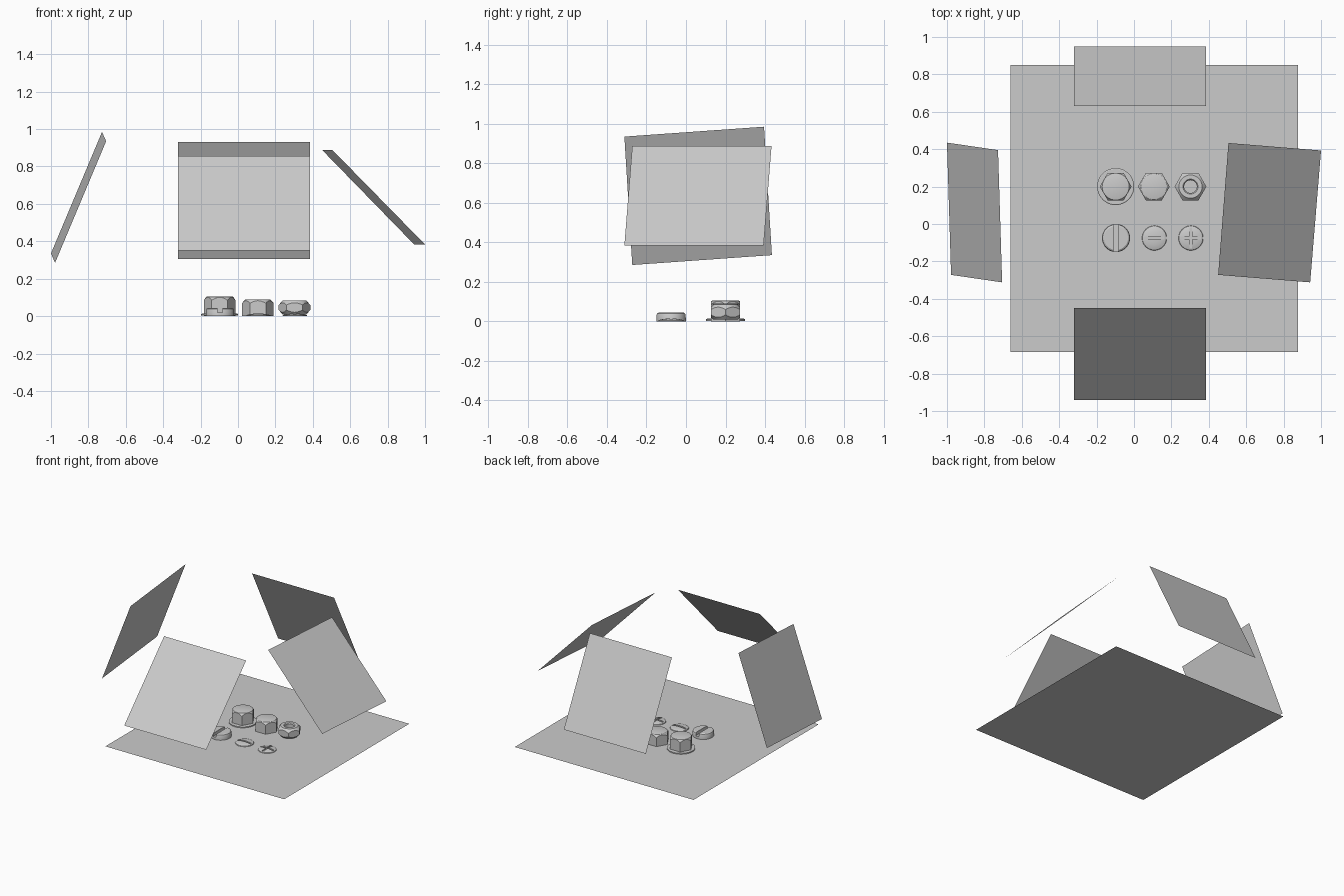
import bpy, bmesh, math
from mathutils import Vector

if "Cube" in bpy.data.objects:
    bpy.data.objects.remove(bpy.data.objects["Cube"])


def make(name, bm, loc=(0, 0, 0)):
    me = bpy.data.meshes.new(name)
    bm.to_mesh(me)
    bm.free()
    ob = bpy.data.objects.new(name, me)
    ob.location = loc
    bpy.context.collection.objects.link(ob)
    return ob


def quad(name, pts):
    bm = bmesh.new()
    bm.faces.new([bm.verts.new(p) for p in pts])
    return make(name, bm)


def lathe(name, profile, loc, n=48, ring=False):
    """Solid of revolution; ring=True closes the profile into a washer shape."""
    bm = bmesh.new()
    loops = [[bm.verts.new((r * math.cos(2 * math.pi * i / n),
                            r * math.sin(2 * math.pi * i / n), z))
              for i in range(n)] for r, z in profile]
    pairs = list(zip(loops, loops[1:]))
    if ring:
        pairs.append((loops[-1], loops[0]))
    else:
        bm.faces.new(loops[0][::-1])
        bm.faces.new(loops[-1])
    for a, b in pairs:
        for i in range(n):
            j = (i + 1) % n
            bm.faces.new((a[i], a[j], b[j], b[i]))
    bmesh.ops.recalc_face_normals(bm, faces=bm.faces[:])
    return make(name, bm, loc)


def box(size, loc):
    bm = bmesh.new()
    bmesh.ops.create_cube(bm, size=1)
    bmesh.ops.scale(bm, vec=size, verts=bm.verts[:])
    return make("cutter", bm, loc)


def boolean(ob, other, op):
    """Apply a boolean and delete the cutter."""
    mod = ob.modifiers.new("cut", 'BOOLEAN')
    mod.operation, mod.object, mod.solver = op, other, 'EXACT'
    bpy.context.view_layer.update()
    dg = bpy.context.evaluated_depsgraph_get()
    me = bpy.data.meshes.new_from_object(ob.evaluated_get(dg))
    ob.modifiers.clear()
    ob.data = me
    bpy.data.objects.remove(other)


def smooth(ob):
    bpy.ops.object.select_all(action='DESELECT')
    ob.select_set(True)
    bpy.context.view_layer.objects.active = ob
    bpy.ops.object.shade_smooth_by_angle(angle=math.radians(25))


def hex_part(name, loc, profile, ring=False):
    """Hex prism with its corners turned down by a lathe profile."""
    ob = lathe(name, [(0.085, -0.0), (0.085, 0.12)], loc, 6)
    boolean(ob, lathe("turning", profile, loc, 48, ring), 'INTERSECT')
    smooth(ob)


# Ground sheet
quad("ground_sheet", [(-0.66, -0.685, 0), (0.877, -0.685, 0), (0.877, 0.85, 0), (-0.66, 0.85, 0)])

# Four tilted reflector panels
quad("front_panel", [(-0.32, -0.94, 0.35), (-0.32, -0.45, 0.857), (0.385, -0.45, 0.857), (0.385, -0.94, 0.35)][::-1])
quad("back_panel", [(-0.32, 0.95, 0.305), (0.385, 0.95, 0.305), (0.385, 0.63, 0.932), (-0.32, 0.63, 0.932)][::-1])
quad("left_panel", [(-1, 0.435, 0.335), (-0.727, 0.395, 0.985), (-0.705, -0.312, 0.935), (-0.978, -0.272, 0.285)])
quad("right_panel", [(0.505, 0.433, 0.888), (1.0, 0.393, 0.383), (0.942, -0.312, 0.383), (0.45, -0.272, 0.888)][::-1])

# Flanged hex head
hex_part("flanged_hex_head", (-0.098, 0.2, 0),
         [(0.1, 0.0), (0.1, 0.078), (0.086, 0.083), (0.072, 0.103), (0.066, 0.105)])
lathe("washer_flange", [(0.099, 0.002), (0.099, 0.01), (0.094, 0.013)], (-0.098, 0.2, 0))

# Plain hex head
hex_part("hex_head", (0.106, 0.2, 0),
         [(0.1, 0.0), (0.1, 0.06), (0.087, 0.066), (0.07, 0.087), (0.064, 0.089)])

# Hex nut, chamfered on both sides, with a countersunk bore
hex_part("hex_nut", (0.302, 0.2, 0),
         [(0.034, 0.008), (0.062, 0.008), (0.088, 0.036), (0.088, 0.056),
          (0.062, 0.084), (0.04, 0.084), (0.034, 0.077)], True)

# Slotted cylinder screw head
x, y = -0.096, -0.075
head = lathe("slotted_screw_head", [(0.075, 0), (0.075, 0.032), (0.072, 0.039), (0.064, 0.044)], (x, y, 0))
boolean(head, box((0.026, 0.3, 0.06), (x, y, 0.05)), 'DIFFERENCE')
smooth(head)

# Two low domed screw heads: single slot and cross slot
dome = [(0.066, 0.0), (0.064, 0.005), (0.052, 0.009), (0.036, 0.012), (0.015, 0.014)]
for name, x, slots in (("domed_slot_screw", 0.109, [(0.11, 0.014)]),
                       ("domed_cross_screw", 0.304, [(0.11, 0.014), (0.014, 0.11)])):
    ob = lathe(name, dome, (x, y, 0))
    for sx, sy in slots:
        boolean(ob, box((sx, sy, 0.04), (x, y, 0.024)), 'DIFFERENCE')
    smooth(ob)
